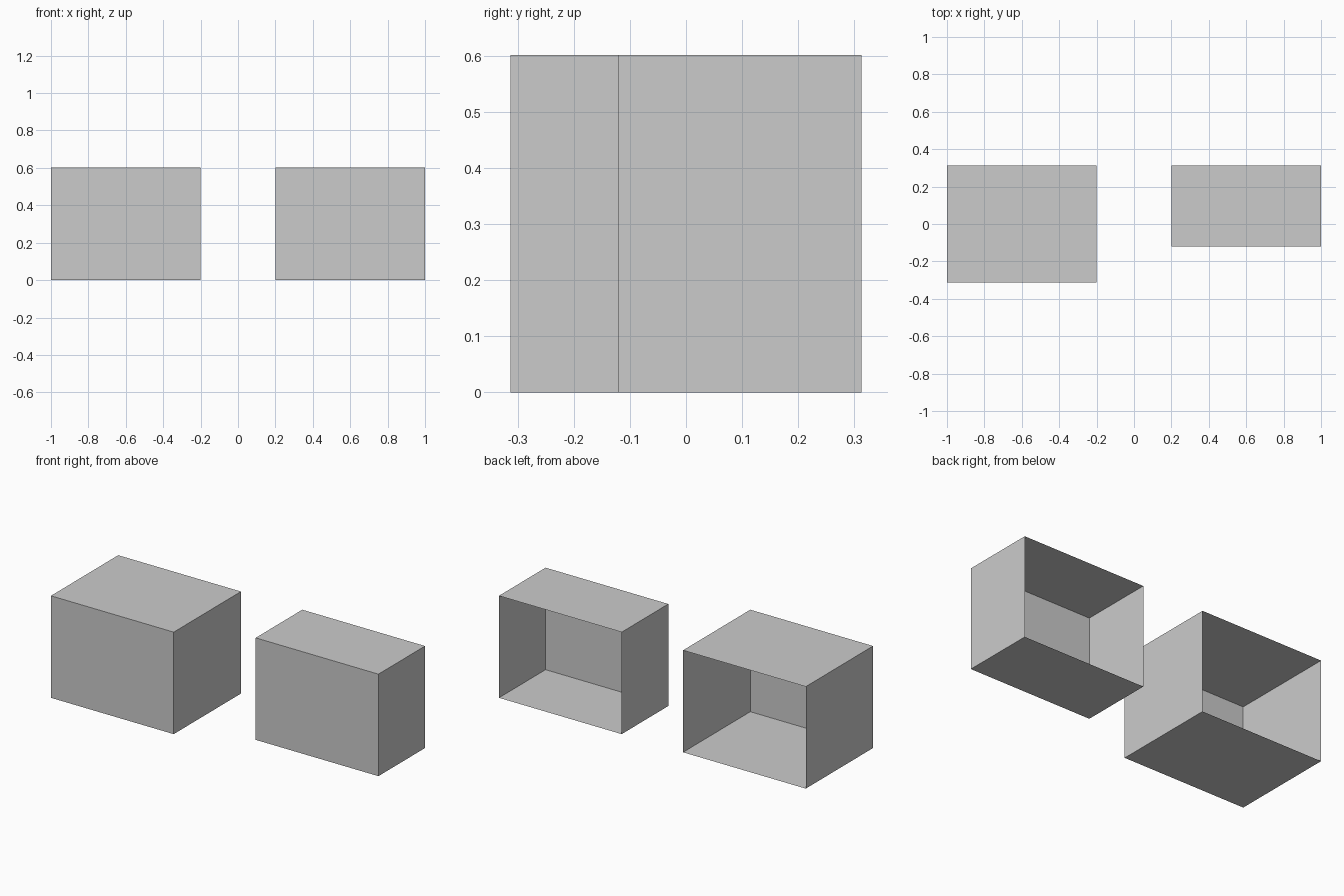
import bpy, bmesh

if "Cube" in bpy.data.objects:
    bpy.data.objects.remove(bpy.data.objects["Cube"])

grey = bpy.data.materials.new("plain_grey")
grey.diffuse_color = (0.6, 0.6, 0.6, 1)
grey.use_nodes = True
grey.node_tree.nodes["Principled BSDF"].inputs["Base Color"].default_value = grey.diffuse_color


def open_box(name, x0, x1, y0, y1, height):
    """Thin-walled box with no back (+y) face."""
    bm = bmesh.new()
    bmesh.ops.create_cube(bm, size=1)
    for v in bm.verts:
        v.co = ((x0 + x1) / 2 + v.co.x * (x1 - x0),
                (y0 + y1) / 2 + v.co.y * (y1 - y0),
                (v.co.z + 0.5) * height)
    bm.normal_update()
    back = [f for f in bm.faces if f.normal.y > 0.9]
    bmesh.ops.delete(bm, geom=back, context='FACES_ONLY')
    mesh = bpy.data.meshes.new(name)
    bm.to_mesh(mesh)
    bm.free()
    mesh.materials.append(grey)
    bpy.context.collection.objects.link(bpy.data.objects.new(name, mesh))


# Deep box on the left, shallow box on the right, open backs flush
open_box("deep_open_box", -1.0, -0.2, -0.313, 0.313, 0.601)
open_box("shallow_open_box", 0.2, 1.0, -0.121, 0.313, 0.601)
